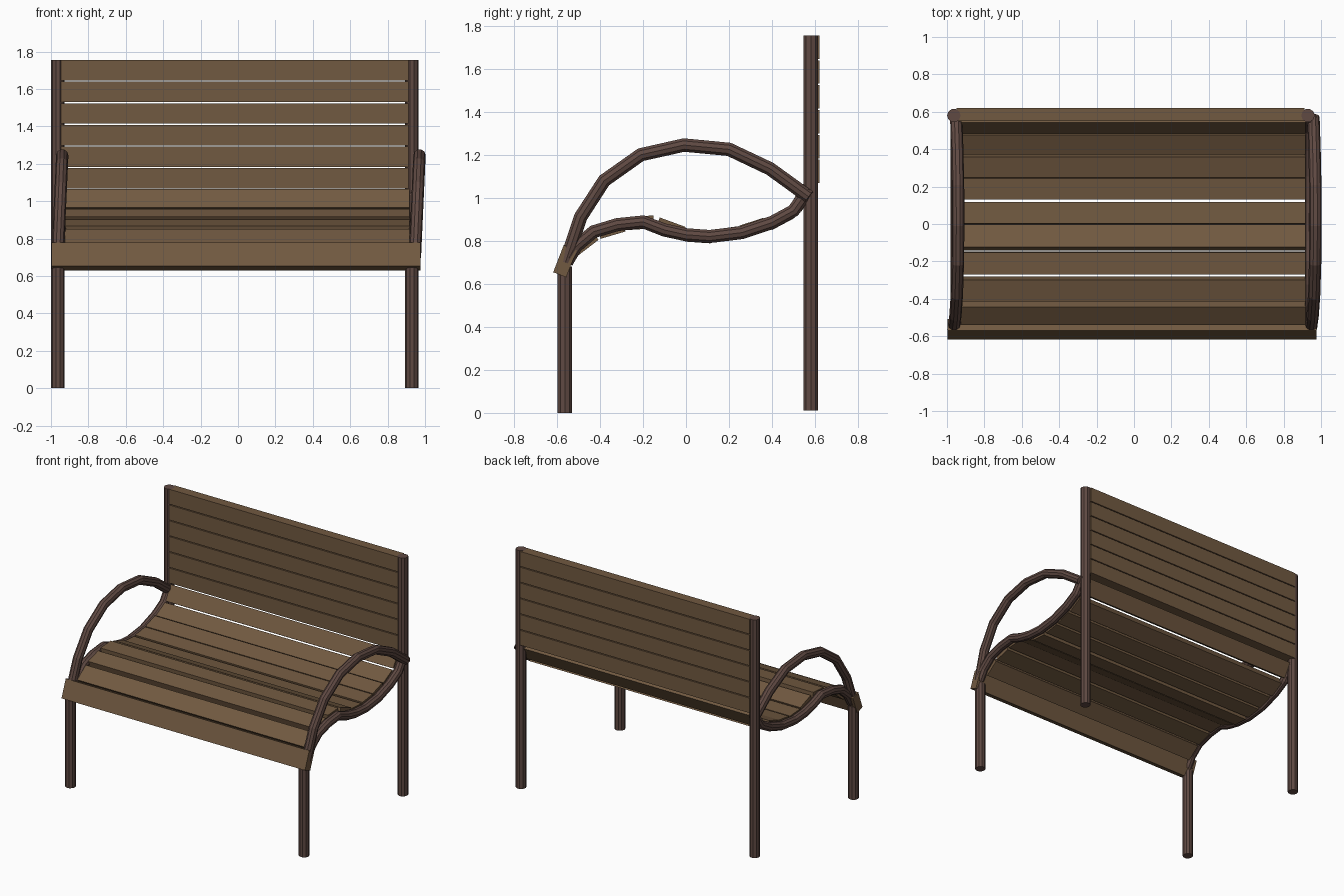
import bpy, bmesh, math
from mathutils import Vector

if "Cube" in bpy.data.objects:
    bpy.data.objects.remove(bpy.data.objects["Cube"])


def material(name, rgb):
    m = bpy.data.materials.new(name)
    m.diffuse_color = (*rgb, 1)
    m.use_nodes = True
    m.node_tree.nodes["Principled BSDF"].inputs["Base Color"].default_value = m.diffuse_color
    return m


WOOD = material("wood", (0.165, 0.10, 0.052))
METAL = material("dark_metal", (0.115, 0.067, 0.055))


def finish(name, bm, mat):
    bmesh.ops.recalc_face_normals(bm, faces=bm.faces)
    me = bpy.data.meshes.new(name)
    bm.to_mesh(me)
    bm.free()
    me.materials.append(mat)
    ob = bpy.data.objects.new(name, me)
    bpy.context.collection.objects.link(ob)
    return ob


def tube(name, pts, r, sides=10):
    """Capped faceted pipe along a path lying roughly in the YZ plane."""
    bm = bmesh.new()
    pts = [Vector(p) for p in pts]
    rings = []
    for i, p in enumerate(pts):
        t = (pts[min(i + 1, len(pts) - 1)] - pts[max(i - 1, 0)]).normalized()
        v = t.cross(Vector((1, 0, 0))).normalized()
        u = v.cross(t)
        rings.append([bm.verts.new(p + r * (math.cos(a) * u + math.sin(a) * v))
                      for a in (2 * math.pi * k / sides for k in range(sides))])
    for a, b in zip(rings, rings[1:]):
        for k in range(sides):
            n = (k + 1) % sides
            bm.faces.new((a[k], a[n], b[n], b[k]))
    bm.faces.new(rings[0])
    bm.faces.new(rings[-1])
    return finish(name, bm, METAL)


def slat(name, x0, x1, start, end, thick):
    """Board spanning x0..x1 whose section runs from start to end (y, z)."""
    s, e = Vector(start), Vector(end)
    d = (e - s).normalized()
    n = Vector((-d.y, d.x)) * thick / 2
    bm = bmesh.new()
    ends = [[bm.verts.new((x, c.x, c.y)) for c in (s - n, e - n, e + n, s + n)]
            for x in (x0, x1)]
    for k in range(4):
        j = (k + 1) % 4
        bm.faces.new((ends[0][k], ends[0][j], ends[1][j], ends[1][k]))
    bm.faces.new(ends[0])
    bm.faces.new(ends[1])
    return finish(name, bm, WOOD)


# side profiles (y, z)
seat_path = [(-0.555, 0.70), (-0.51, 0.775), (-0.43, 0.842), (-0.32, 0.875), (-0.20, 0.888),
             (-0.10, 0.85), (0.0, 0.828), (0.11, 0.82), (0.26, 0.838),
             (0.40, 0.885), (0.50, 0.94), (0.57, 1.04)]
arm_path = [(-0.56, 0.70), (-0.49, 0.91), (-0.38, 1.08), (-0.21, 1.20),
            (-0.01, 1.245), (0.20, 1.225), (0.39, 1.135), (0.57, 1.005)]

# metal frame on both sides
for side, xl, xs, xa in (("left", -0.963, -0.95, -0.962), ("right", 0.93, 0.945, 0.948)):
    tube(side + "_front_leg", [(xl, -0.563, 0), (xl, -0.563, 0.68)], 0.036)
    tube(side + "_back_post", [(xl, 0.58, 0.01), (xl, 0.58, 1.755)], 0.036)
    tube(side + "_seat_rail", [(xs, y, z) for y, z in seat_path], 0.032)
    # armrests lean slightly
    tube(side + "_armrest", [(xa + 0.045 * (z - 0.75), y, z) for y, z in arm_path], 0.033)

# front apron board
slat("front_apron", -0.998, 0.975, (-0.587, 0.642), (-0.538, 0.768), 0.065)

# seat slats following the wavy rail
seat_slats = [((-0.52, 0.755), (-0.425, 0.828)), ((-0.405, 0.838), (-0.29, 0.872)),
              ((-0.268, 0.880), (-0.15, 0.888)), ((-0.132, 0.88), (-0.012, 0.836)),
              ((0.0, 0.826), (0.115, 0.818)), ((0.134, 0.822), (0.248, 0.838)),
              ((0.258, 0.842), (0.368, 0.878)), ((0.385, 0.876), (0.49, 0.932)),
              ((0.51, 0.95), (0.568, 1.05))]
for i, (s, e) in enumerate(seat_slats):
    slat(f"seat_slat_{i + 1}", -0.925, 0.918, s, e, 0.06)

# backrest slats
for i in range(6):
    z = 1.068 + i * 0.1155
    slat(f"back_slat_{i + 1}", -0.95, 0.912, (0.585, z), (0.585, z + 0.109), 0.07)
